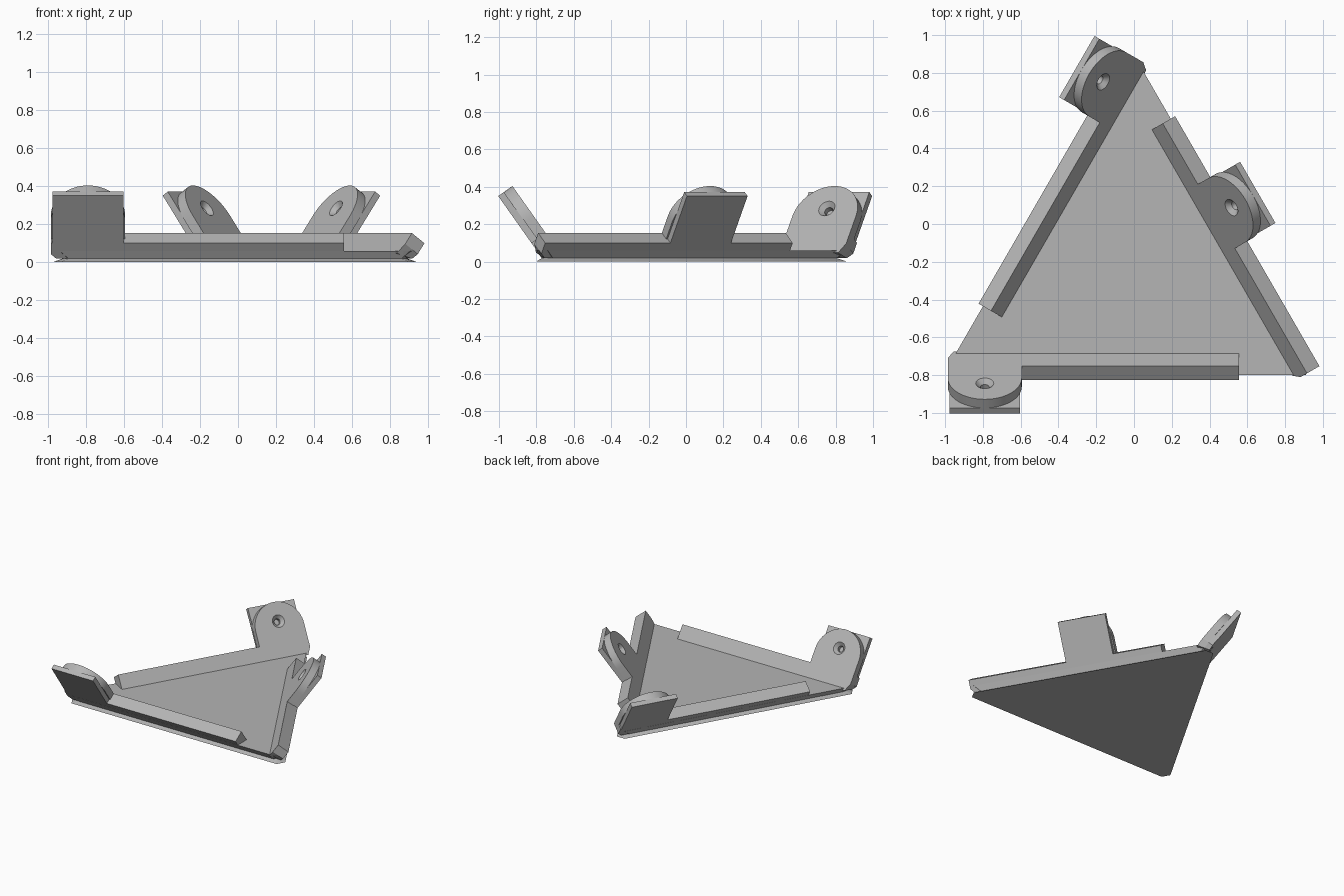
import bpy, bmesh
from math import sin, cos, pi, radians, sqrt
from mathutils import Matrix, Vector

cube = bpy.data.objects.get("Cube")
if cube:
    bpy.data.objects.remove(cube, do_unlink=True)

GREY = bpy.data.materials.new("mid grey")
GREY.use_nodes = True
GREY.diffuse_color = (0.46, 0.46, 0.46, 1)
GREY.node_tree.nodes["Principled BSDF"].inputs["Base Color"].default_value = GREY.diffuse_color

CENTRE = Vector((-0.016, -0.226, 0))
UP, OUT = sqrt(2 / 3), sqrt(1 / 3)      # rail lean
THICK, BACK = 0.093, 0.037              # rail thickness, backing layer
RAIL, TAB = 0.10, 0.407                 # slant heights
LUG_R, BACK_R = 0.196, 0.187            # tab half widths
HOLE = TAB - 0.147


def finish(name, bm):
    bmesh.ops.recalc_face_normals(bm, faces=bm.faces)
    me = bpy.data.meshes.new(name)
    bm.to_mesh(me)
    bm.free()
    me.materials.append(GREY)
    me.shade_smooth()
    me.set_sharp_from_angle(angle=radians(30))
    ob = bpy.data.objects.new(name, me)
    bpy.context.collection.objects.link(ob)
    return ob


def loft(bm, rings):
    """Skin a stack of point rings and cap both ends."""
    loops = [[bm.verts.new(p) for p in ring] for ring in rings]
    n = len(loops[0])
    for a, b in zip(loops, loops[1:]):
        for i in range(n):
            j = (i + 1) % n
            bm.faces.new((a[i], a[j], b[j], b[i]))
    bm.faces.new(loops[0][::-1])
    bm.faces.new(loops[-1])


# Triangular base with clipped corners and a grooved edge
def triangle(inradius, z, clip=0.07):
    pts = []
    half = inradius * sqrt(3)
    for k in range(3):
        turn = Matrix.Rotation(k * 2 * pi / 3, 3, 'Z')
        for u in (-half + clip, half - clip):
            pts.append(CENTRE + turn @ Vector((u, -inradius, z)))
    return pts


bm = bmesh.new()
loft(bm, [triangle(0.574, 0), triangle(0.546, 0.018), triangle(0.574, 0.06)])
finish("base_plate", bm)


# Leaning rails: u runs along the edge, s up the slant, t inward
def place(angle, u, s, t):
    p = Vector((u, -(0.543 + OUT * s - UP * t), 0.018 + UP * s + OUT * t))
    return CENTRE + Matrix.Rotation(angle, 3, 'Z') @ p


def outline(start, end, mid, radius, rounded):
    pts = [(start + 0.03, 0), (end, 0), (end, RAIL), (mid + radius, RAIL)]
    if rounded:
        pts += [(mid + radius * cos(i * pi / 32), TAB - radius + radius * sin(i * pi / 32))
                for i in range(33)]
    else:
        pts += [(mid + radius, TAB), (mid - radius, TAB)]
    if mid - radius > start + 0.001:
        pts += [(mid - radius, RAIL), (start, RAIL)]
    return pts + [(start, 0.03)]


def layer(name, angle, pts, t0, t1):
    bm = bmesh.new()
    # the foot drops with thickness so that it sinks into the base
    loft(bm, [[place(angle, u, s if s else -0.32 * t, t) for u, s in pts] for t in (t0, t1)])
    return finish(name, bm)


def countersink(ob, angle, mid):
    """Cut a blind countersunk screw hole from the inner face."""
    bm = bmesh.new()
    steps = [(0.024, BACK + 0.004), (0.024, THICK - 0.025), (0.048, THICK), (0.048, THICK + 0.02)]
    loft(bm, [[place(angle, mid + r * cos(i * pi / 12), HOLE + r * sin(i * pi / 12), t)
               for i in range(24)] for r, t in steps])
    cutter = finish("hole_cutter", bm)
    cutter.hide_render = True
    mod = ob.modifiers.new("hole", 'BOOLEAN')
    mod.operation, mod.solver, mod.object = 'DIFFERENCE', 'EXACT', cutter
    bpy.context.view_layer.update()
    cut = bpy.data.meshes.new_from_object(ob.evaluated_get(bpy.context.evaluated_depsgraph_get()))
    ob.modifiers.clear()
    ob.data = cut
    cut.set_sharp_from_angle(angle=radians(30))
    bpy.data.objects.remove(cutter, do_unlink=True)


START, END = -0.97, 0.573
for side, angle, start, mid in (("front", 0, START, START + LUG_R),
                                ("right_edge", -2 * pi / 3, START, START + LUG_R),
                                ("left_edge", 2 * pi / 3, START + 0.015, 0.005)):
    lug = layer(side + "_rail_and_lug", angle, outline(start, END, mid, LUG_R, True), BACK, THICK)
    countersink(lug, angle, mid)
    layer(side + "_rail_backing", angle, outline(start, END, mid, BACK_R, False), 0, BACK)
